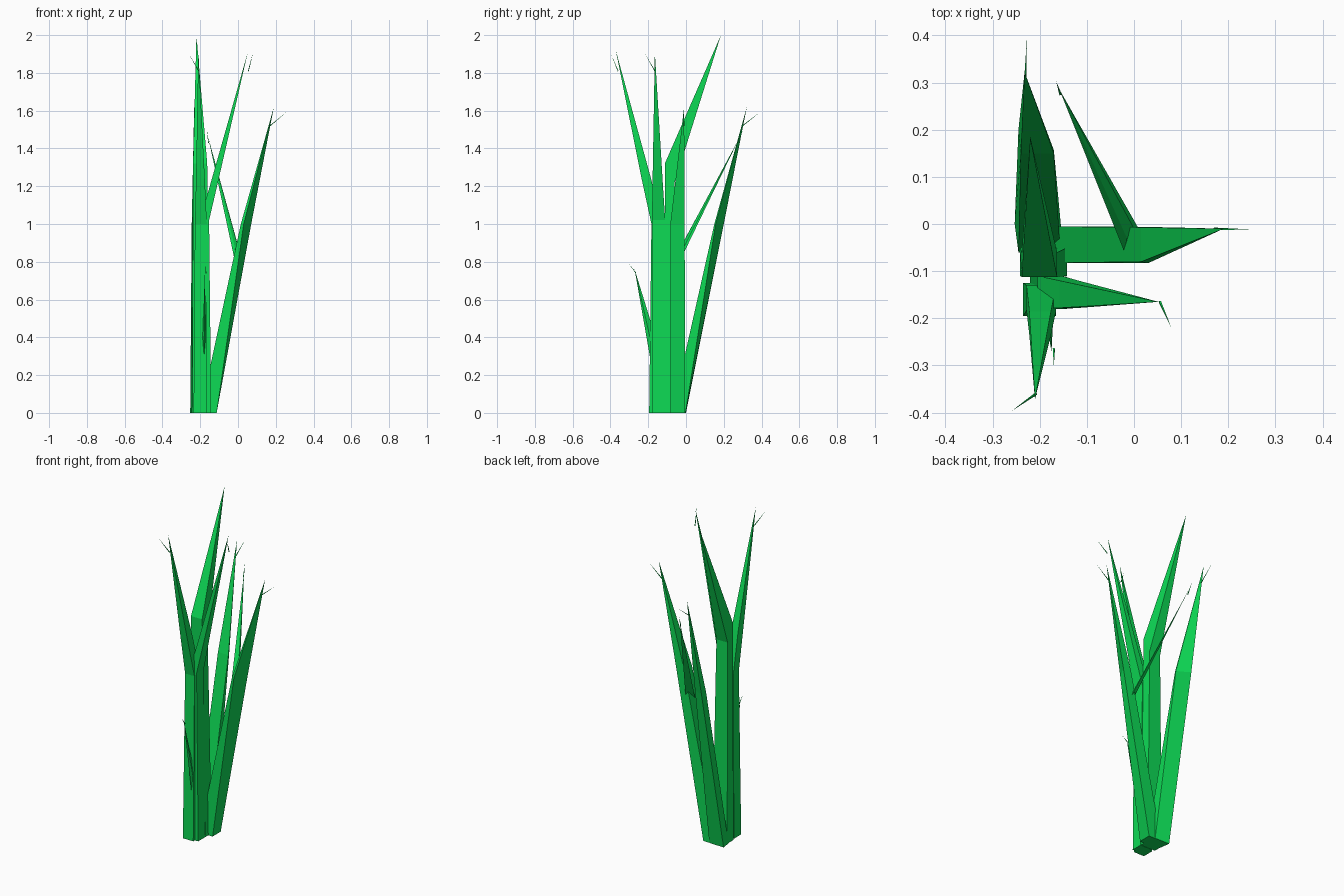
import bpy, bmesh
from mathutils import Vector

mat = bpy.data.materials.new("leaf_green")
mat.diffuse_color = (0.004, 0.70, 0.09, 1)


def blade(name, rings, tip):
    """Loft four-cornered rings up to a point."""
    bm = bmesh.new()
    loops = [[bm.verts.new(p) for p in r] for r in rings]
    n = len(loops[0])
    bm.faces.new(loops[0][::-1])
    for a, b in zip(loops, loops[1:]):
        for i in range(n):
            j = (i + 1) % n
            bm.faces.new((a[i], a[j], b[j], b[i]))
    t = bm.verts.new(tip)
    for i in range(n):
        bm.faces.new((loops[-1][i], loops[-1][(i + 1) % n], t))
    bmesh.ops.recalc_face_normals(bm, faces=bm.faces)
    me = bpy.data.meshes.new(name)
    bm.to_mesh(me)
    bm.free()
    me.materials.append(mat)
    ob = bpy.data.objects.new(name, me)
    bpy.context.collection.objects.link(ob)


def box(x0, x1, y0, y1, z, dy=0):
    """Rectangular ring; dy raises its +y side."""
    return [(x0, y0, z), (x1, y0, z), (x1, y1, z + dy), (x0, y1, z + dy)]


def twig(name, start, end, r=0.003):
    s, e = Vector(start), Vector(end)
    d = (e - s).normalized()
    u = d.orthogonal().normalized()
    v = d.cross(u)
    blade(name, [[s + u * r, s + v * r, s - u * r, s - v * r]], e)


# Two outer stalks leaning right and back, with one cut corner at the bend
blade("right_stalk", [box(-0.20, -0.113, -0.083, -0.005, 0),
                      [(0.015, -0.08, 1.0), (0.03, -0.083, 1.0),
                       (0.07, -0.007, 1.0), (0.015, -0.007, 1.0)]], (0.19, -0.01, 1.62))
blade("back_stalk", [[(-0.245, -0.06, 0), (-0.155, -0.075, 0),
                      (-0.155, -0.003, 0), (-0.253, 0, 0)],
                     [(-0.24, 0.15, 1.0), (-0.17, 0.15, 1.0),
                      (-0.17, 0.157, 1.0), (-0.245, 0.20, 1.0)]], (-0.232, 0.322, 1.62))

# Upright stalks that bend outward near the top
blade("tall_stalk", [box(-0.242, -0.142, -0.11, -0.05, 0),
                     box(-0.238, -0.163, -0.112, -0.06, 1.32, dy=-0.10)],
      (-0.22, 0.185, 2.0))
blade("front_stalk", [box(-0.235, -0.165, -0.195, -0.125, 0),
                      box(-0.228, -0.165, -0.183, -0.13, 1.0),
                      box(-0.222, -0.176, -0.235, -0.185, 1.24)],
      (-0.21, -0.372, 1.92))
blade("side_stalk", [box(-0.22, -0.142, -0.18, -0.112, 0),
                     box(-0.205, -0.153, -0.18, -0.11, 1.02),
                     box(-0.158, -0.118, -0.178, -0.12, 1.17)],
      (0.052, -0.165, 1.91))

# Small side leaves
blade("upper_leaf", [[(-0.02, -0.06, 0.82), (0.01, -0.01, 0.85),
                      (0.0, -0.01, 0.88), (-0.015, -0.03, 0.87)]],
      (-0.158, 0.285, 1.46))
blade("lower_leaf", [[(-0.19, -0.175, 0.33), (-0.18, -0.188, 0.28),
                      (-0.17, -0.175, 0.33), (-0.18, -0.17, 0.43)]],
      (-0.175, -0.272, 0.76))

# Fine twigs at the tips
for i, (a, b) in enumerate([
        ((0.17, -0.01, 1.52), (0.26, -0.012, 1.595)),
        ((-0.231, 0.30, 1.52), (-0.227, 0.395, 1.595)),
        ((-0.208, -0.36, 1.81), (-0.26, -0.397, 1.90)),
        ((0.055, -0.165, 1.81), (0.08, -0.222, 1.91)),
        ((-0.156, 0.275, 1.43), (-0.165, 0.302, 1.50)),
        ((-0.17, -0.265, 0.74), (-0.17, -0.302, 0.79))]):
    twig(f"twig_{i + 1}", a, b)
